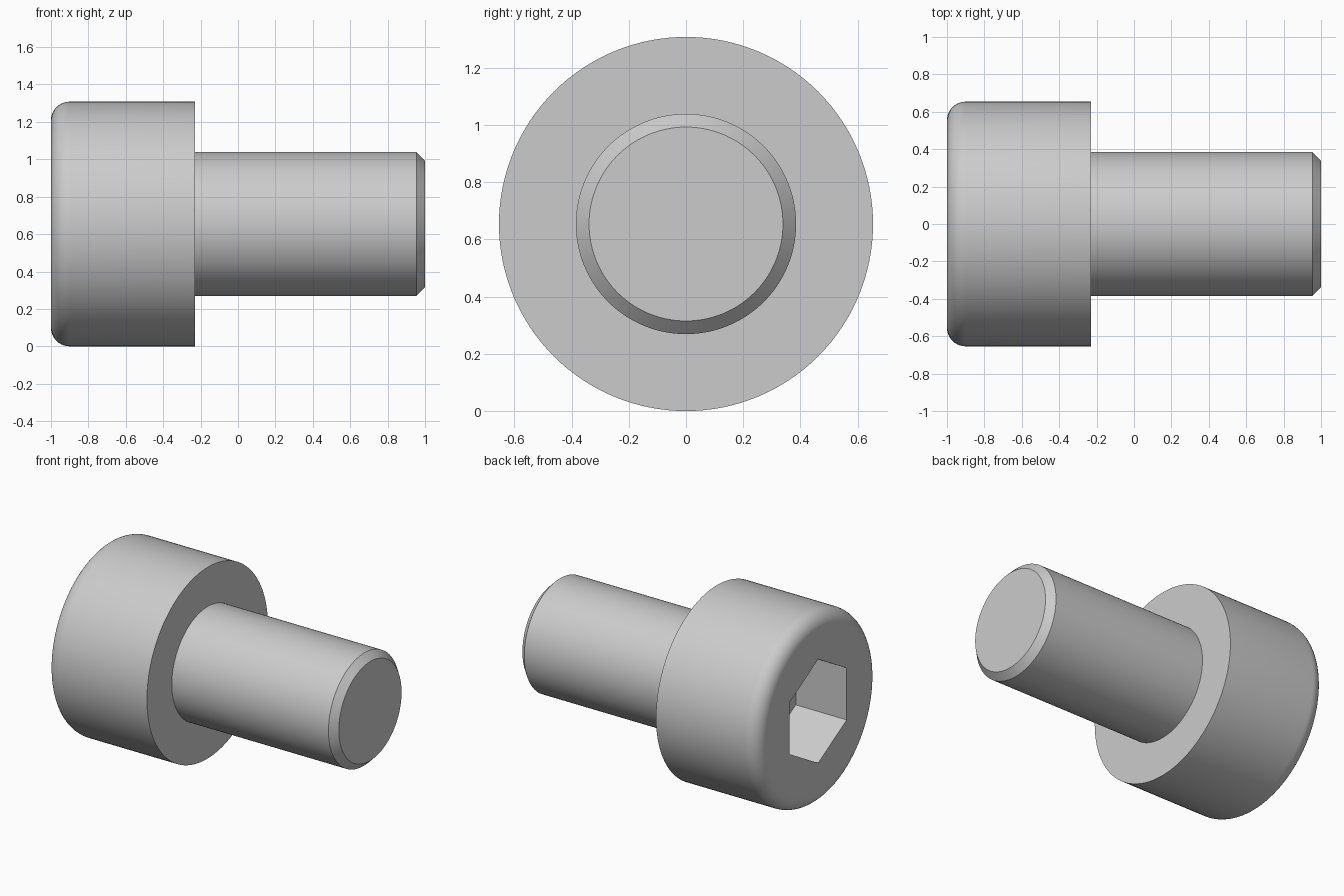
import bpy, bmesh, math
from mathutils import Vector, Matrix

if "Cube" in bpy.data.objects:
    bpy.data.objects.remove(bpy.data.objects["Cube"])

HEAD_R, SHANK_R, FILLET, CHAMFER = 0.654, 0.385, 0.10, 0.046
SHOULDER_X, SOCKET_DEPTH, SOCKET_R = -0.231, 0.385, 0.355
AXIS_Z = HEAD_R


def finish(bm, name):
    bmesh.ops.remove_doubles(bm, verts=bm.verts, dist=1e-5)
    bmesh.ops.recalc_face_normals(bm, faces=bm.faces)
    mesh = bpy.data.meshes.new(name)
    bm.to_mesh(mesh)
    bm.free()
    obj = bpy.data.objects.new(name, mesh)
    bpy.context.collection.objects.link(obj)
    obj.location.z = AXIS_Z
    return obj


# Screw body: half profile (x, radius) revolved about the x axis
profile = []
for i in range(11):
    a = math.radians(90 * i / 10)
    profile.append((-1 + FILLET - FILLET * math.cos(a),
                    HEAD_R - FILLET + FILLET * math.sin(a)))
profile += [(SHOULDER_X, HEAD_R), (SHOULDER_X, SHANK_R),
            (1 - CHAMFER, SHANK_R), (1, SHANK_R - CHAMFER)]

STEPS = 128
bm = bmesh.new()
rings = []
for x, r in profile:
    rings.append([bm.verts.new((x, r * math.sin(t), r * math.cos(t)))
                  for t in (2 * math.pi * k / STEPS for k in range(STEPS))])
for a, b in zip(rings, rings[1:]):
    for k in range(STEPS):
        n = (k + 1) % STEPS
        bm.faces.new((a[k], a[n], b[n], b[k]))
bm.faces.new(rings[0])
bm.faces.new(rings[-1])
screw = finish(bm, "cap_screw")

# Hexagonal socket cutter, corners pointing up and down
bm = bmesh.new()
turn = (Matrix.Translation((-1, 0, 0)) @ Matrix.Rotation(math.pi / 2, 4, 'Y')
        @ Matrix.Rotation(0, 4, 'Z'))
hexagon = [bm.verts.new((-1.2, SOCKET_R * math.sin(k * math.pi / 3),
                         SOCKET_R * math.cos(k * math.pi / 3))) for k in range(6)]
base = bm.faces.new(hexagon)
ext = bmesh.ops.extrude_face_region(bm, geom=[base], use_keep_orig=True)
bmesh.ops.translate(bm, vec=Vector((0.2 + SOCKET_DEPTH, 0, 0)),
                    verts=[v for v in ext["geom"] if isinstance(v, bmesh.types.BMVert)])
cutter = finish(bm, "socket_cutter")
cutter.hide_render = True

# Cut the socket and remove the cutter
mod = screw.modifiers.new("socket", 'BOOLEAN')
mod.operation = 'DIFFERENCE'
mod.solver = 'EXACT'
mod.object = cutter
bpy.context.view_layer.objects.active = screw
screw.select_set(True)
cutter.select_set(False)
bpy.ops.object.modifier_apply(modifier=mod.name)
bpy.data.objects.remove(cutter, do_unlink=True)

# Smooth round surfaces, flat end faces
bpy.ops.object.shade_smooth_by_angle(angle=math.radians(30))
for p in screw.data.polygons:
    if abs(p.normal.x) > 0.999:
        p.use_smooth = False
